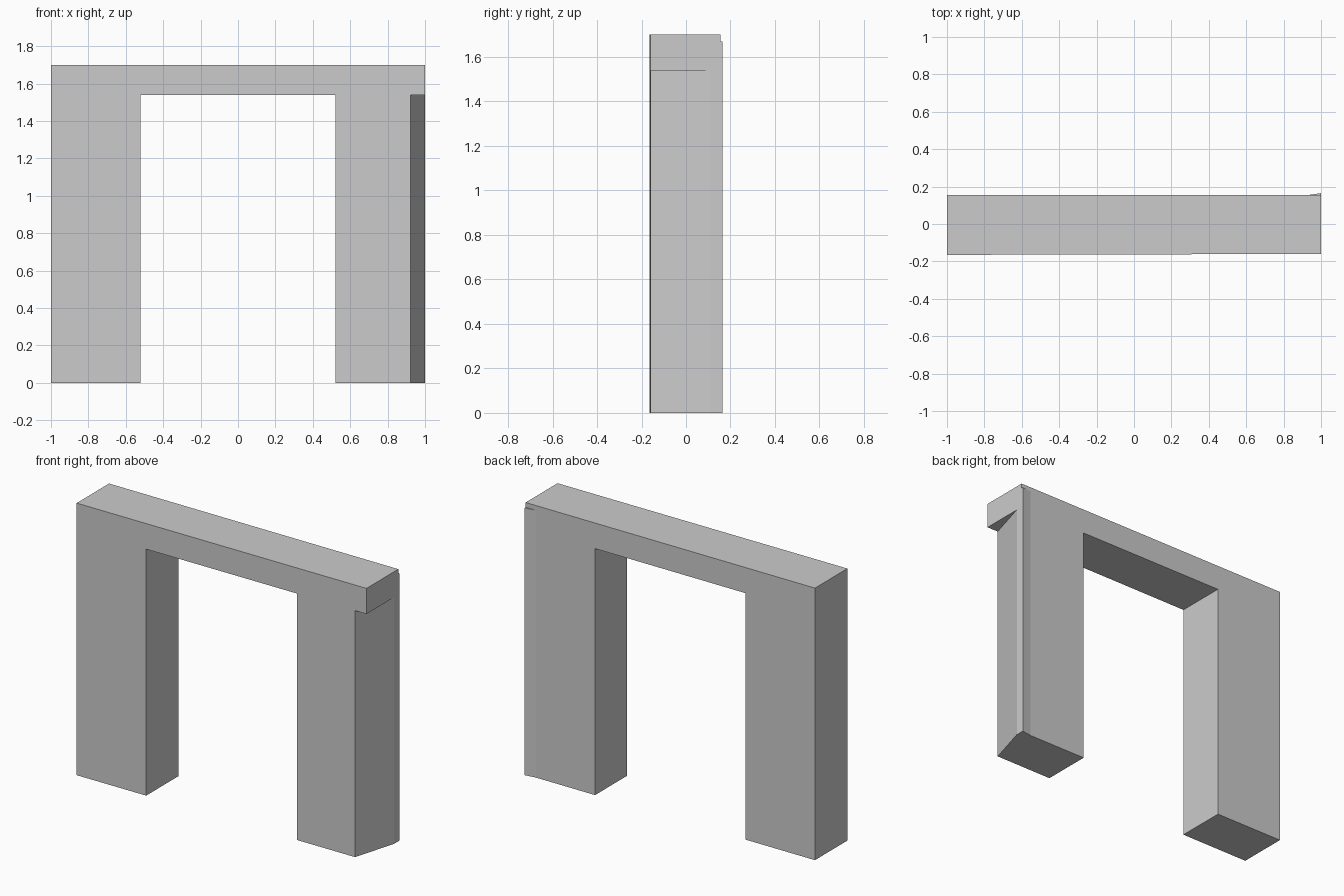
import bpy
import bmesh
from mathutils import Vector

if "Cube" in bpy.data.objects:
    bpy.data.objects.remove(bpy.data.objects["Cube"])


def prism(name, points, offset, helper=False):
    """Extrude a flat outline along an offset into a closed solid."""
    bm = bmesh.new()
    face = bm.faces.new([bm.verts.new(p) for p in points])
    ext = bmesh.ops.extrude_face_region(bm, geom=[face], use_keep_orig=True)
    moved = [v for v in ext["geom"] if isinstance(v, bmesh.types.BMVert)]
    bmesh.ops.translate(bm, verts=moved, vec=Vector(offset))
    bmesh.ops.recalc_face_normals(bm, faces=bm.faces[:])
    mesh = bpy.data.meshes.new(name)
    bm.to_mesh(mesh)
    bm.free()
    obj = bpy.data.objects.new(name, mesh)
    bpy.context.collection.objects.link(obj)
    obj.hide_render = helper
    if helper:
        obj.display_type = 'WIRE'
        obj.hide_set(True)
    return obj


def boolean(obj, other, operation):
    mod = obj.modifiers.new(other.name, 'BOOLEAN')
    mod.operation = operation
    mod.solver = 'EXACT'
    mod.object = other


TOP, UNDER, INNER = 1.70, 1.54, 0.52
FRONT, BACK = -0.165, 0.155

# Archway: two legs and the lintel as one front outline
outline = [(-1, 0), (-INNER, 0), (-INNER, UNDER), (INNER, UNDER),
           (INNER, 0), (1, 0), (1, TOP), (-1, TOP)]
arch = prism("archway", [(x, FRONT, z) for x, z in outline],
             (0, BACK - FRONT, 0))

# Front is very slightly shallower towards the right end
for v in arch.data.vertices:
    if v.co.y < 0:
        v.co.y += 0.0025 * (v.co.x + 1)

# Slanted outer side of the right leg, below the lintel
slant = [(0.904, -0.22), (1.04, -0.22), (1.04, 0.2475)]
cutter = prism("leg_slant_cutter", [(x, y, -0.1) for x, y in slant],
               (0, 0, UNDER + 0.1), helper=True)
boolean(arch, cutter, 'DIFFERENCE')

# Thin wedge strip on the back right corner
wedge = [(0.93, 0.13), (1, 0.13), (1, 0.165), (0.93, BACK)]
strip = prism("corner_strip", [(x, y, 0) for x, y in wedge],
              (0, 0, 1.67), helper=True)
boolean(arch, strip, 'UNION')
